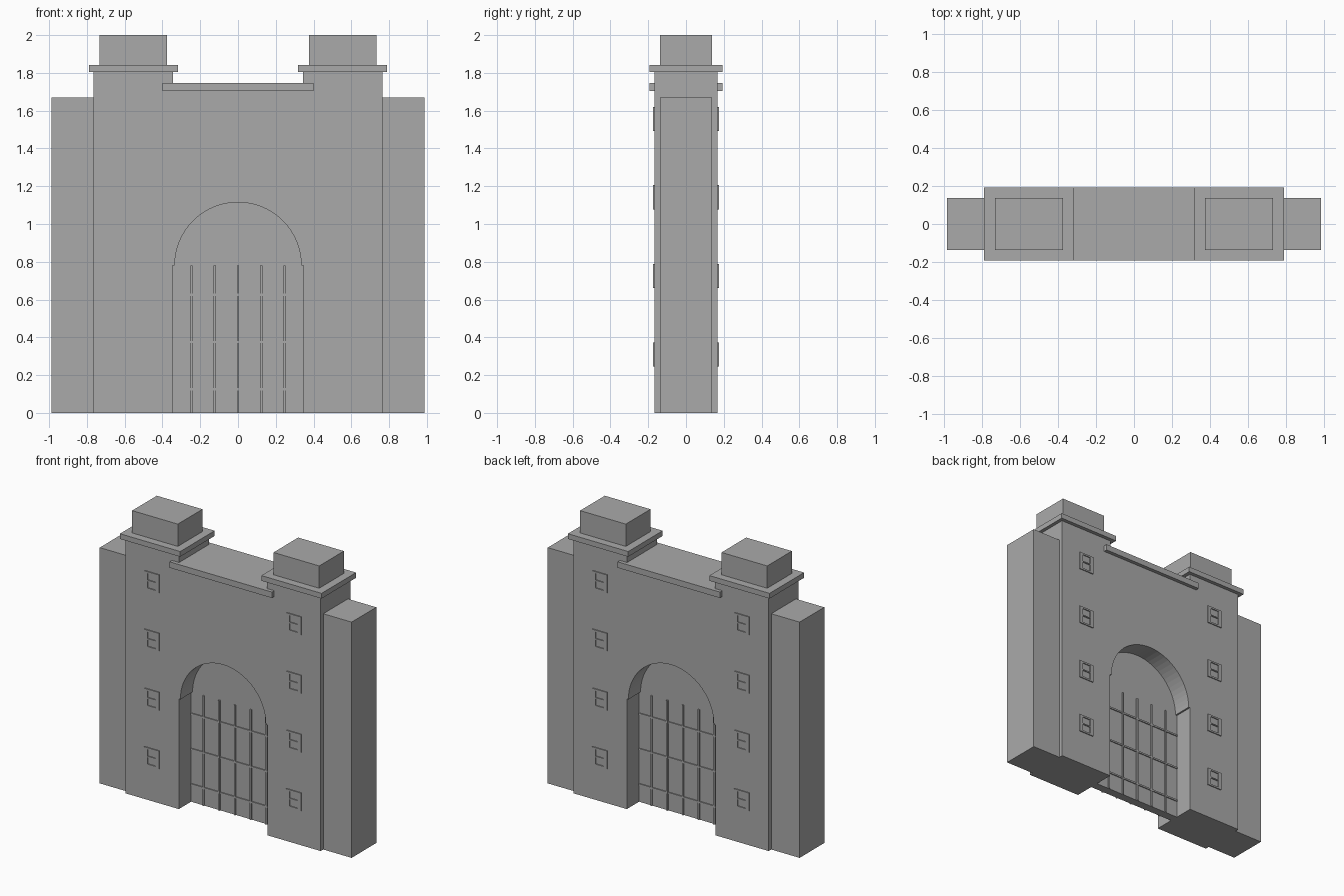
import bpy, bmesh, math

if "Cube" in bpy.data.objects:
    bpy.data.objects.remove(bpy.data.objects["Cube"])

stone = bpy.data.materials.new("grey_stone")
stone.diffuse_color = (0.4, 0.4, 0.4, 1)
stone.use_nodes = True
stone.node_tree.nodes["Principled BSDF"].inputs["Base Color"].default_value = stone.diffuse_color


def finish(bm, name):
    bmesh.ops.recalc_face_normals(bm, faces=bm.faces)
    me = bpy.data.meshes.new(name)
    bm.to_mesh(me)
    bm.free()
    me.materials.append(stone)
    ob = bpy.data.objects.new(name, me)
    bpy.context.collection.objects.link(ob)
    return ob


def add_box(bm, x0, x1, y0, y1, z0, z1):
    vs = bmesh.ops.create_cube(bm, size=1)["verts"]
    for v in vs:
        v.co.x = x1 if v.co.x > 0 else x0
        v.co.y = y1 if v.co.y > 0 else y0
        v.co.z = z1 if v.co.z > 0 else z0


def box(name, *dims):
    bm = bmesh.new()
    add_box(bm, *dims)
    return finish(bm, name)


def extrude_profile(name, points, half_depth):
    bm = bmesh.new()
    face = bm.faces.new([bm.verts.new((x, -half_depth, z)) for x, z in points])
    new = bmesh.ops.extrude_face_region(bm, geom=[face])["geom"]
    for v in new:
        if isinstance(v, bmesh.types.BMVert):
            v.co.y = half_depth
    return finish(bm, name)


# Arched opening outline, right to left
SPRING, R, JAMB = 0.78, 0.335, 0.347
arc = [(R * math.cos(math.pi * i / 32), SPRING + R * math.sin(math.pi * i / 32))
       for i in range(33)]
opening = [(JAMB, 0), (JAMB, SPRING)] + arc + [(-JAMB, SPRING), (-JAMB, 0)]

# Main wall with both tower shafts and the arch
outline = [(-0.765, 0), (-0.765, 1.81), (-0.345, 1.81), (-0.345, 1.725),
           (0.345, 1.725), (0.345, 1.81), (0.765, 1.81), (0.765, 0)]
extrude_profile("gatehouse_wall", outline + opening, 0.167)

# Gate panel set back in the arch
extrude_profile("gate_panel", opening, 0.03)

# Gate bars on both faces of the panel
bm = bmesh.new()
for i in range(-2, 3):
    x = 0.123 * i
    add_box(bm, x - 0.006, x + 0.006, -0.038, 0.038, 0, SPRING)
for z in (0.125, 0.375, 0.625):
    add_box(bm, -JAMB, JAMB, -0.037, 0.037, z - 0.006, z + 0.006)
finish(bm, "gate_bars")

# Slab bridging the towers
box("parapet_slab", -0.4, 0.4, -0.193, 0.193, 1.705, 1.747)

# Side wings, tower caps and tower tops
for side, s in (("left", -1), ("right", 1)):
    def mirrored(name, a, b, *rest):
        box(f"{side}_{name}", min(a * s, b * s), max(a * s, b * s), *rest)
    mirrored("wing", 0.76, 0.987, -0.138, 0.138, 0, 1.67)
    mirrored("tower_cap", 0.318, 0.79, -0.193, 0.193, 1.805, 1.842)
    mirrored("tower_top", 0.375, 0.733, -0.138, 0.138, 1.842, 2.0)

# Window frames: four rows on each tower, front and back
bm = bmesh.new()
for cx in (-0.557, 0.557):
    for y0, y1 in ((-0.174, -0.166), (0.166, 0.174)):
        for z in (0.245, 0.66, 1.078, 1.492):
            add_box(bm, cx - 0.058, cx - 0.032, y0, y1, z, z + 0.128)
            add_box(bm, cx + 0.032, cx + 0.058, y0, y1, z, z + 0.128)
            add_box(bm, cx - 0.032, cx + 0.032, y0, y1, z, z + 0.012)
            add_box(bm, cx - 0.032, cx + 0.032, y0, y1, z + 0.06, z + 0.068)
            add_box(bm, cx - 0.032, cx + 0.032, y0, y1, z + 0.116, z + 0.128)
finish(bm, "window_frames")
